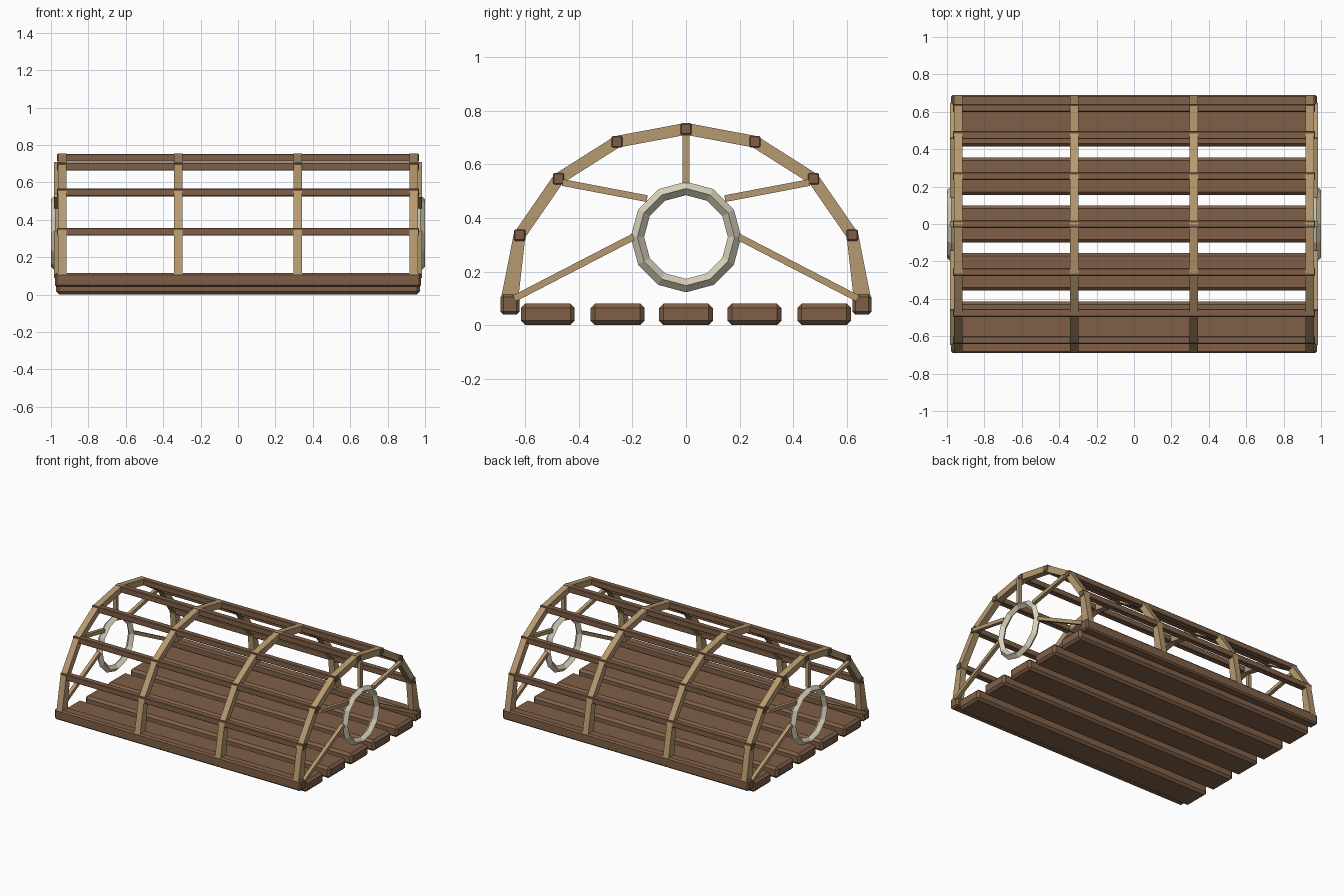
import bpy, bmesh, math
from mathutils import Vector

if "Cube" in bpy.data.objects:
    bpy.data.objects.remove(bpy.data.objects["Cube"])


def material(name, rgb):
    m = bpy.data.materials.new(name)
    m.use_nodes = True
    m.diffuse_color = (*rgb, 1)
    m.node_tree.nodes["Principled BSDF"].inputs["Base Color"].default_value = (*rgb, 1)
    return m


BROWN = material("brown wood", (0.215, 0.116, 0.064))
TAN = material("tan wood", (0.47, 0.32, 0.16))
CREAM = material("cream ring", (0.70, 0.65, 0.50))


def finish(bm, name, mat):
    bmesh.ops.recalc_face_normals(bm, faces=bm.faces)
    mesh = bpy.data.meshes.new(name)
    bm.to_mesh(mesh)
    bm.free()
    mesh.materials.append(mat)
    ob = bpy.data.objects.new(name, mesh)
    bpy.context.collection.objects.link(ob)
    return ob


def plank(name, y, z, half_x, depth, height, chamfer):
    """Chamfered beam running along x."""
    bm = bmesh.new()
    bmesh.ops.create_cube(bm, size=1)
    bmesh.ops.scale(bm, vec=(2 * half_x, depth, height), verts=bm.verts)
    bmesh.ops.translate(bm, vec=(0, y, z), verts=bm.verts)
    ob = finish(bm, name, BROWN)
    mod = ob.modifiers.new("chamfer", "BEVEL")
    mod.width = chamfer
    mod.segments = 1


def strip(name, path, halves, x, width, mat):
    """Rectangular bar following a mitred path in the yz plane."""
    pts = [Vector(p) for p in path]
    bm = bmesh.new()
    rings = []
    for i, p in enumerate(pts):
        a = (p - pts[i - 1]).normalized() if i else None
        b = (pts[i + 1] - p).normalized() if i < len(pts) - 1 else None
        a, b = a or b, b or a
        t = (a + b).normalized()
        off = Vector((-t.y, t.x)) * halves[i] / t.dot(a)
        rings.append([bm.verts.new((x + sx * width / 2, *(p + s * off)))
                      for sx, s in ((-1, -1), (1, -1), (1, 1), (-1, 1))])
    for r, q in zip(rings, rings[1:]):
        for k in range(4):
            j = (k + 1) % 4
            bm.faces.new((r[k], r[j], q[j], q[k]))
    bm.faces.new(rings[0])
    bm.faces.new(rings[-1])
    return finish(bm, name, mat)


# Floor slats
for i, y in enumerate((-0.515, -0.255, 0, 0.255, 0.515)):
    plank(f"floor_slat_{i + 1}", y, 0.041, 0.973, 0.2, 0.08, 0.016)

# Long rails and roof battens, mirrored front to back
nodes = [(0.62, 0.336), (0.475, 0.546), (0.257, 0.684)]
for side, s in (("front", -1), ("back", 1)):
    plank(f"{side}_base_rail", s * 0.656, 0.078, 0.978, 0.07, 0.075, 0.01)
    for i, (y, z) in enumerate(nodes):
        plank(f"{side}_batten_{i + 1}", s * y, z, 0.968, 0.042, 0.042, 0.004)
plank("ridge_batten", 0, 0.732, 0.968, 0.042, 0.042, 0.004)

# Arched hoops
half = [(0.657, 0.1)] + nodes
arch = [(-y, z) for y, z in half] + [(0, 0.732)] + half[::-1]
thickness = [0.032] + [0.022] * (len(arch) - 2) + [0.032]
for i, x in enumerate((-0.94, -0.32, 0.32, 0.94)):
    strip(f"hoop_{i + 1}", arch, thickness, x, 0.045, TAN)

# End rings with diamond cross-section, and the spokes holding them
spokes = {"upright": ((0, 0.71), (0, 0.53))}
for side, s in (("front", -1), ("back", 1)):
    spokes[f"{side}_upper"] = ((s * 0.46, 0.532), (s * 0.145, 0.472))
    spokes[f"{side}_lower"] = ((s * 0.64, 0.1), (s * 0.195, 0.33))

for end, e in (("right", -1), ("left", 1)):
    for name, path in spokes.items():
        strip(f"{end}_{name}_spoke", path, [0.0125] * 2, e * 0.971, 0.026, TAN)
    bpy.ops.mesh.primitive_torus_add(
        major_segments=12, minor_segments=4, major_radius=0.181, minor_radius=0.025,
        location=(e * 0.975, 0, 0.329), rotation=(0, math.pi / 2, 0))
    ring = bpy.context.object
    ring.name = f"{end}_end_ring"
    ring.data.materials.append(CREAM)
